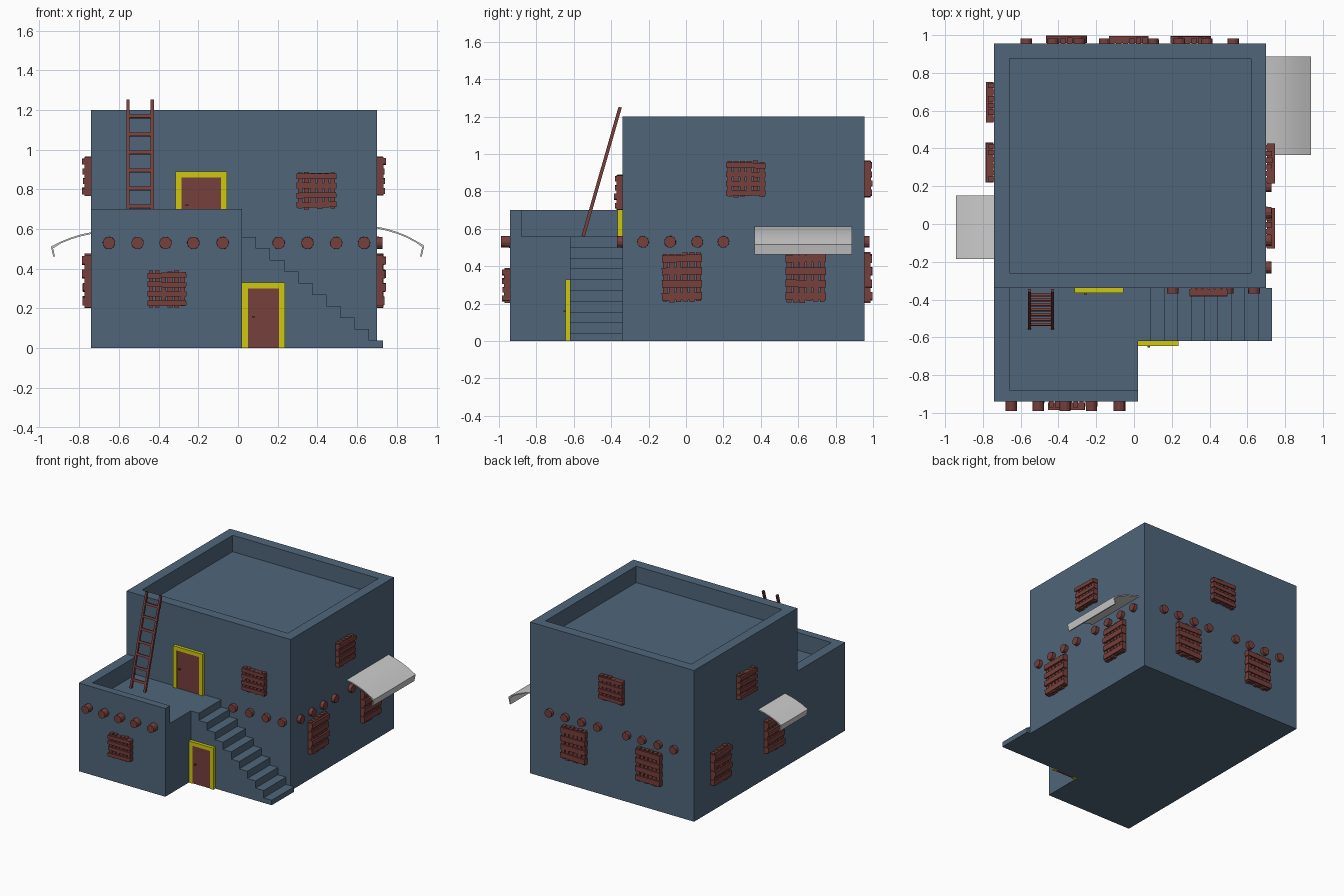
import bpy, bmesh, math, random
from mathutils import Matrix, Vector

if "Cube" in bpy.data.objects:
    bpy.data.objects.remove(bpy.data.objects["Cube"])

random.seed(4)

def material(name, col):
    m = bpy.data.materials.new(name)
    m.diffuse_color = (*col, 1)
    m.use_nodes = True
    m.node_tree.nodes["Principled BSDF"].inputs["Base Color"].default_value = m.diffuse_color
    return m

WALL = material("blue_plaster", (0.08, 0.13, 0.195))
WOOD = material("red_wood", (0.18, 0.05, 0.045))
YELLOW = material("yellow_paint", (0.62, 0.58, 0.005))

def finish(bm, name, mat=None, matrix=None):
    bmesh.ops.recalc_face_normals(bm, faces=bm.faces)
    me = bpy.data.meshes.new(name)
    bm.to_mesh(me)
    bm.free()
    ob = bpy.data.objects.new(name, me)
    bpy.context.collection.objects.link(ob)
    if mat:
        me.materials.append(mat)
    if matrix:
        ob.matrix_world = matrix
    return ob

def add_box(bm, lo, hi, rot=None):
    lo, hi = Vector(lo), Vector(hi)
    s = hi - lo
    m = Matrix.Translation((lo + hi) / 2) @ (rot or Matrix()) @ Matrix.Diagonal((*s, 1))
    return bmesh.ops.create_cube(bm, size=1, matrix=m)["verts"]

def box(name, lo, hi, mat=None):
    bm = bmesh.new()
    add_box(bm, lo, hi)
    return finish(bm, name, mat)

def prism_y(name, profile, y0, y1, mat=None):
    """Extrude an (x, z) outline along y."""
    bm = bmesh.new()
    f = bm.faces.new([bm.verts.new((x, y0, z)) for x, z in profile])
    new = bmesh.ops.extrude_face_region(bm, geom=[f])["geom"]
    bmesh.ops.translate(bm, vec=(0, y1 - y0, 0),
                        verts=[v for v in new if isinstance(v, bmesh.types.BMVert)])
    return finish(bm, name, mat)

def cut(ob, lo, hi):
    c = box(ob.name + "_cutter", lo, hi)
    c.hide_render = True
    c.hide_set(True)
    c.display_type = 'WIRE'
    mod = ob.modifiers.new("recess", 'BOOLEAN')
    mod.operation = 'DIFFERENCE'
    mod.solver = 'EXACT'
    mod.object = c
    # bake the recess and discard the cutter
    dg = bpy.context.evaluated_depsgraph_get()
    me = bpy.data.meshes.new_from_object(ob.evaluated_get(dg))
    ob.modifiers.clear()
    ob.data = me
    bpy.data.objects.remove(c)

# House block with sunken roof, lower block with terrace open to the stairs
house = box("house_block", (-.74, -.34, 0), (.70, .955, 1.2), WALL)
cut(house, (-.66, -.26, 1.07), (.62, .875, 1.4))
terrace = box("terrace_block", (-.74, -.94, 0), (.02, -.34, .70), WALL)
cut(terrace, (-.66, -.88, .56), (.2, -.2, .9))

# Stairs, a solid stepped profile
steps, x, z = [(.02, 0), (.02, .56)], .02, .56
for i in range(10):
    x += .071
    steps.append((x, z))
    z = max(z - .0578, 0) if i < 9 else 0
    steps.append((x, z))
prism_y("stairs", steps, -.62, -.34, WALL)

# Wall frames: local x runs along the wall, local -y points outwards
def wall(side, u, z):
    ang, loc = {"front": (0, (u, -.34, z)), "terrace": (0, (u, -.94, z)),
                "stair": (0, (u, -.62, z)), "right": (90, (.70, u, z)),
                "back": (180, (u, .955, z)), "left": (-90, (-.74, u, z))}[side]
    return Matrix.Translation(loc) @ Matrix.Rotation(math.radians(ang), 4, 'Z')

# Doors: yellow frame, wooden leaf, small handle
def door(name, side, u, z, w, h, t=.03):
    m = wall(side, u, z)
    o, i = w / 2, w / 2 - t
    bm = bmesh.new()
    outline = [(-o, 0), (-o, h), (o, h), (o, 0), (i, 0), (i, h - t), (-i, h - t), (-i, 0)]
    f = bm.faces.new([bm.verts.new((a, 0, b)) for a, b in outline])
    new = bmesh.ops.extrude_face_region(bm, geom=[f])["geom"]
    bmesh.ops.translate(bm, vec=(0, -.025, 0),
                        verts=[v for v in new if isinstance(v, bmesh.types.BMVert)])
    finish(bm, name + "_frame", YELLOW, m)
    bm = bmesh.new()
    add_box(bm, (-i, -.02, 0), (i, 0, h - t))
    add_box(bm, (-i + .02, -.034, .155), (-i + .035, -.015, .163))
    finish(bm, name + "_leaf", WOOD, m)

door("lower_door", "stair", .128, 0, .215, .33)
door("upper_door", "front", -.185, .56, .26, .33)

# Shuttered windows: uneven upright planks with crossbars nailed on
def shutter(name, side, u, z, w, h):
    bm = bmesh.new()
    n, pitch = 6, w / 6
    for k in range(n):
        x0 = -w / 2 + k * pitch + (.004 if k else .006)
        x1 = -w / 2 + (k + 1) * pitch - (.004 if k < n - 1 else .006)
        j = [random.uniform(0, .012) for _ in range(2)]
        add_box(bm, (x0, -.03 - random.uniform(0, .004), -h / 2 + j[0]), (x1, 0, h / 2 - j[1]))
    bars = 4
    for k in range(bars):
        c = (-.5 + (k + .5) / bars) * h * .98
        t = h / bars * .29
        d = random.uniform(.038, .046)
        tilt = Matrix.Rotation(random.uniform(-.03, .03), 4, 'Y')
        add_box(bm, (-w / 2, -d, c - t), (w / 2, -.004, c + t), tilt)
    finish(bm, name, WOOD, wall(side, u, z))

shutter("terrace_shutter", "terrace", -.358, .297, .195, .19)
shutter("front_shutter", "front", .395, .795, .2, .195)
for side, high, lows in (("right", .32, (-.022, .64)), ("left", .325, (-.022, .645)),
                         ("back", -.028, (-.358, .30))):
    shutter(side + "_upper_shutter", side, high, .866, .21, .2)
    for k, u in enumerate(lows):
        shutter(f"{side}_lower_shutter_{k + 1}", side, u, .34, .215, .275)

# Roof beam ends poking out of the walls
def beams(side, us, out):
    for k, u in enumerate(us):
        bm = bmesh.new()
        bmesh.ops.create_cone(bm, cap_ends=True, segments=12, radius1=.032, radius2=.031,
                              depth=out + .02,
                              matrix=Matrix.Translation((0, -(out - .02) / 2, 0))
                              @ Matrix.Rotation(math.pi / 2, 4, 'X')
                              @ Matrix.Rotation(random.random(), 4, 'Z'))
        finish(bm, f"{side}_beam_{k + 1}", WOOD, wall(side, u, .53))

beams("terrace", (-.65, -.506, -.365, -.225, -.077), .05)
beams("front", (.205, .35, .495, .635), .028)
beams("right", (-.23, -.085, .06, .2, .41, .555, .7, .84), .028)
beams("back", (-.57, -.43, -.29, -.155, .1, .24, .385, .525), .026)

# Ladder leaning on the house wall
foot, top = Vector((0, -.55, .56)), Vector((0, -.352, 1.25))
run = top - foot
lean = Matrix.Rotation(-math.atan2(run.y, run.z), 4, 'X')
bm = bmesh.new()
for s in (-1, 1):
    add_box(bm, (s * .061 - .008, -.009, 0), (s * .061 + .008, .009, run.length))
for k in range(7):
    c = .065 + k * .0945
    add_box(bm, (-.06, -.007, c - .009), (.06, .007, c + .009))
finish(bm, "ladder", WOOD, Matrix.Translation((-.493, foot.y, foot.z)) @ lean)

# Curved sheet awnings with a turned-down lip
def awning(name, pts, y0, y1, t=.009):
    inner = [(x, z - t) for x, z in pts[:-2]]
    sx = math.copysign(t, pts[-1][0])
    inner += [(pts[-2][0] - 1.2 * sx, pts[-2][1] - t), (pts[-1][0] - sx, pts[-1][1])]
    ob = prism_y(name, pts + inner[::-1], y0, y1)
    bpy.ops.object.select_all(action='DESELECT')
    ob.select_set(True)
    bpy.context.view_layer.objects.active = ob
    bpy.ops.object.shade_smooth_by_angle(angle=math.radians(30))

awning("right_awning", [(.695, .613), (.75, .601), (.80, .586), (.85, .566), (.90, .539),
                        (.938, .517), (.926, .463)], .365, .888)
awning("left_awning", [(-.735, .585), (-.79, .573), (-.84, .558), (-.89, .538),
                       (-.942, .512), (-.931, .463)], -.185, .15)
